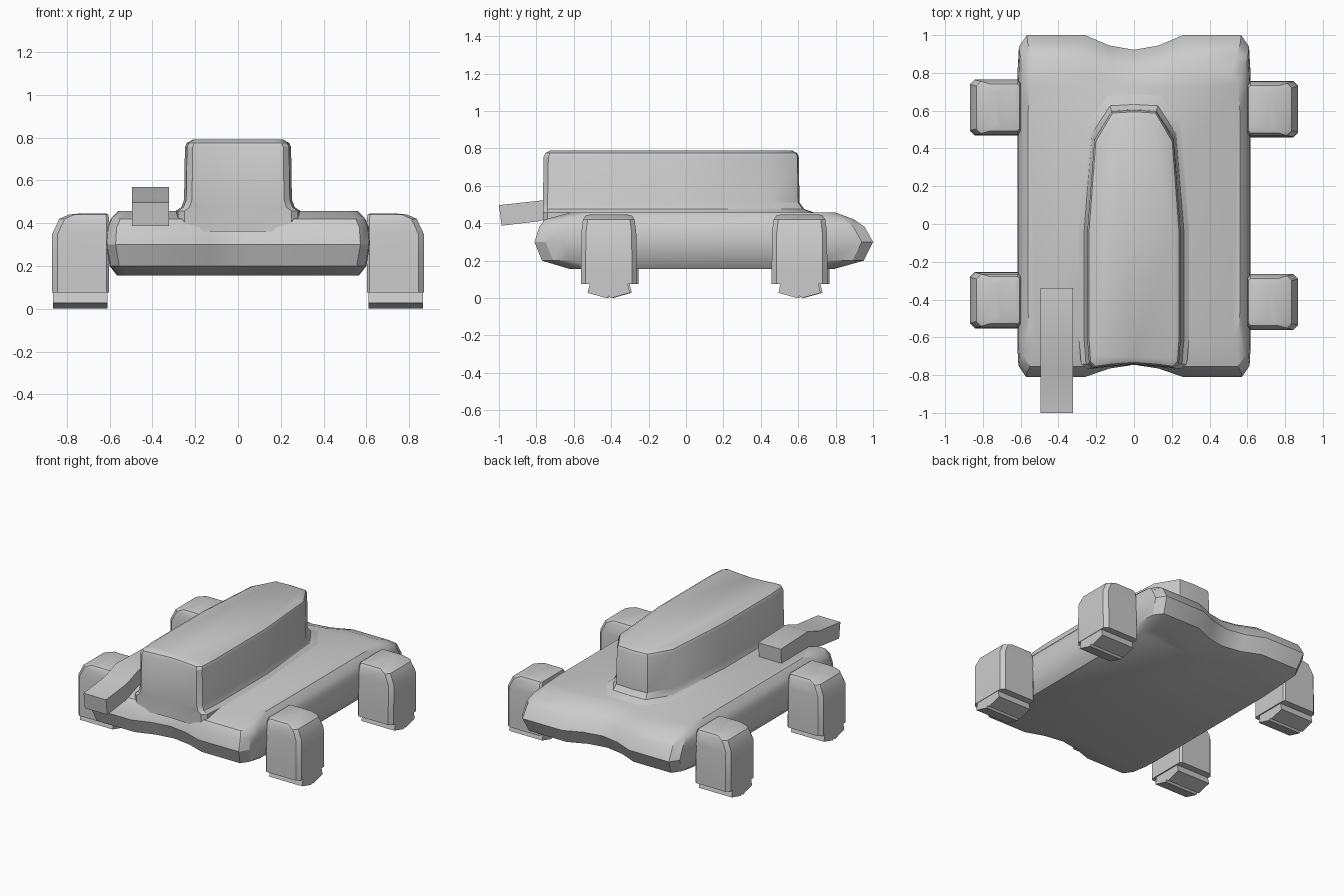
import bpy, bmesh, math

if "Cube" in bpy.data.objects:
    bpy.data.objects.remove(bpy.data.objects["Cube"])


def finish(name, bm, angle=30):
    bmesh.ops.recalc_face_normals(bm, faces=bm.faces)
    me = bpy.data.meshes.new(name)
    bm.to_mesh(me)
    bm.free()
    ob = bpy.data.objects.new(name, me)
    bpy.context.collection.objects.link(ob)
    bpy.ops.object.select_all(action='DESELECT')
    ob.select_set(True)
    bpy.context.view_layer.objects.active = ob
    bpy.ops.object.shade_smooth_by_angle(angle=math.radians(angle))
    return ob


def loft(name, rings, angle=30):
    """Skin a stack of closed rings and cap both ends."""
    bm = bmesh.new()
    vs = [[bm.verts.new(p) for p in r] for r in rings]
    n = len(vs[0])
    for a, b in zip(vs, vs[1:]):
        for i in range(n):
            j = (i + 1) % n
            bm.faces.new((a[i], a[j], b[j], b[i]))
    bm.faces.new(vs[0][::-1])
    bm.faces.new(vs[-1])
    return finish(name, bm, angle)


def mirrored(half):
    """Right-hand outline from front centre to back centre -> full outline."""
    return half + [(-x, y) for x, y in half[-2:0:-1]]


def prism(name, profile, x0, x1):
    """Extrude a y-z profile along x."""
    return loft(name, [[(x, y, z) for y, z in profile] for x in (x0, x1)])


# Hull: scalloped ends, rounded rim
def hull_ring(z, w, front, back):
    half = [(0, front + .065), (.13, front + .045), (.26, front),
            (w - .045, front), (w - .005, front + .06), (w, front + .15),
            (w, back - .2), (w - .008, back - .06), (w - .05, back),
            (.26, back), (.13, back - .055), (0, back - .078)]
    return [(x, y, z) for x, y in mirrored(half)]


loft("hull", [hull_ring(*r) for r in (
    (.155, .565, -.62, .79), (.20, .60, -.77, .95), (.30, .617, -.81, 1.0),
    (.38, .612, -.785, .955), (.42, .595, -.755, .90), (.457, .56, -.62, .80))])


# Cabin: tall narrow block tapering to the back, with a flared foot
def cabin_ring(z, inset, flare=0):
    half = [(0, -.745), (.13, -.755), (.215, -.765), (.242, -.74),
            (.252, -.60), (.252, -.05), (.213, .45), (.12, .60), (0, .607)]
    k = (.252 - inset + flare) / .252
    pts = []
    for x, y in mirrored(half):
        y += (inset if y < -.7 else 0)
        y -= (inset if y > .4 else 0)
        y += (flare * 2 if y > .4 else 0)
        pts.append((x * k, y, z))
    return pts


loft("cabin", [cabin_ring(*r) for r in (
    (.36, 0, .04), (.457, 0, .04), (.475, 0, .013), (.51, 0, 0),
    (.755, .004, 0), (.775, .013, 0), (.79, .04, 0))])


# Wheel covers and the tread pads below them
def cover_ring(s, yc, z, x0, x1, h):
    b = .025
    pts = [(x0 + .012, yc - h), (x1 - b, yc - h), (x1, yc - h + b), (x1, yc + h - b),
           (x1 - b, yc + h), (x0 + .012, yc + h), (x0, yc + h - .012), (x0, yc - h + .012)]
    return [(s * x, y, z) for x, y in pts]


for side, s, shift in (("right", 1, 0), ("left", -1, .01)):
    for end, y0 in (("front", -.413), ("back", .607)):
        yc = y0 + shift
        loft(f"{end}_{side}_wheel_cover", [cover_ring(s, yc, *r) for r in (
            (.075, .602, .868, .149), (.155, .602, .868, .149), (.35, .602, .868, .147),
            (.42, .602, .835, .138), (.44, .606, .79, .125), (.446, .62, .73, .105))], 35)
        pad = [(-.10, .085), (-.113, .03), (-.012, .002), (0, .014),
               (.012, .002), (.113, .03), (.10, .085)]
        pad = [(yc + y, max(z, 0) - .002) for y, z in pad]
        prism(f"{end}_{side}_tread", pad, s * .61, s * .865)

# Bent arm over the front left deck
top = [(-1.0, .497), (-.77, .522), (-.64, .568), (-.34, .558)]
bottom = [(y + (.014 if i == 0 else -.008), z - .11) for i, (y, z) in enumerate(top)]
prism("front_arm", top + bottom[::-1], -.496, -.322)
